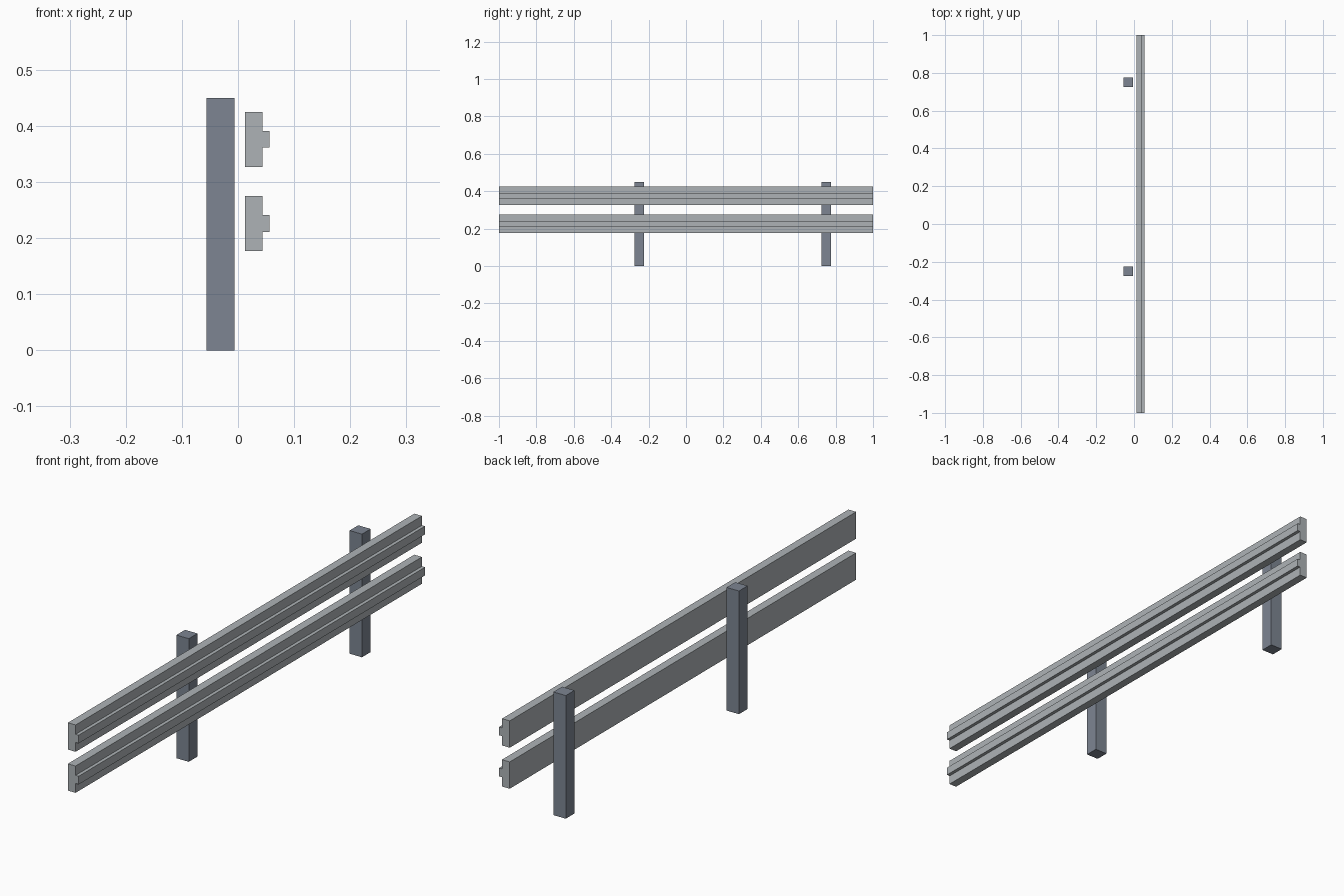
import bpy
import bmesh

default = bpy.data.objects.get("Cube")
if default:
    bpy.data.objects.remove(default, do_unlink=True)


def make_material(name, rgb):
    mat = bpy.data.materials.new(name)
    mat.use_nodes = True
    color = (*rgb, 1)
    mat.diffuse_color = color
    mat.node_tree.nodes["Principled BSDF"].inputs["Base Color"].default_value = color
    return mat


def extrude(name, outline, direction, mat):
    """Extrude a closed outline of 3D points into a solid object."""
    bm = bmesh.new()
    face = bm.faces.new([bm.verts.new(p) for p in outline])
    result = bmesh.ops.extrude_face_region(bm, geom=[face], use_keep_orig=True)
    moved = [v for v in result["geom"] if isinstance(v, bmesh.types.BMVert)]
    bmesh.ops.translate(bm, verts=moved, vec=direction)
    bmesh.ops.recalc_face_normals(bm, faces=bm.faces)
    mesh = bpy.data.meshes.new(name)
    bm.to_mesh(mesh)
    bm.free()
    mesh.materials.append(mat)
    obj = bpy.data.objects.new(name, mesh)
    bpy.context.collection.objects.link(obj)
    return obj


rail_grey = make_material("light steel grey", (0.42, 0.45, 0.47))
post_grey = make_material("dark blue grey", (0.205, 0.235, 0.287))

# Rails: flat board with a raised rib along the outer side
BACK, FACE, RIB = 0.0125, 0.0435, 0.056
HALF, RIB_HALF = 0.049, 0.015
half_profile = [(BACK, HALF), (FACE, HALF), (FACE, RIB_HALF), (RIB, RIB_HALF)]
profile = half_profile + [(x, -z) for x, z in reversed(half_profile)]
for name, height in (("lower_rail", 0.226), ("upper_rail", 0.376)):
    extrude(name, [(x, -1, height + z) for x, z in profile], (0, 2, 0), rail_grey)

# Posts: square uprights behind the rails
POST_X, SIDE = -0.0315, 0.025
corners = [(-SIDE, -SIDE), (SIDE, -SIDE), (SIDE, SIDE), (-SIDE, SIDE)]
for name, y in (("front_post", -0.25), ("back_post", 0.75)):
    extrude(name, [(POST_X + a, y + b, 0) for a, b in corners], (0, 0, 0.45), post_grey)
